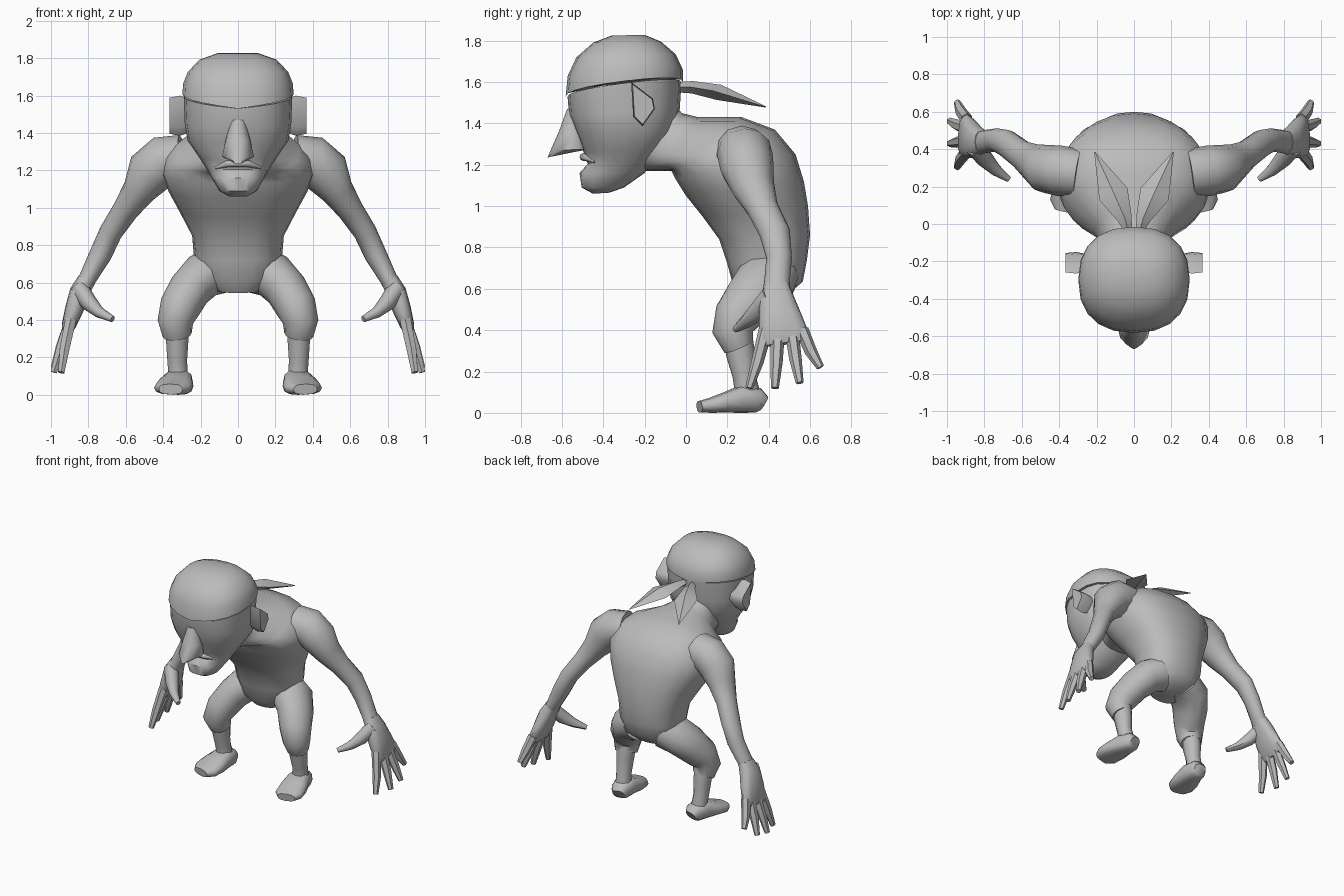
import bpy, bmesh, math
from mathutils import Vector

grey = bpy.data.materials.new("plain grey")
grey.diffuse_color = (0.5, 0.5, 0.5, 1)


def finish(name, rings, mirror=False):
    """Skin a list of vertex rings, cap both ends, optionally make the mirrored twin."""
    for side in ((1, -1) if mirror else (1,)):
        bm = bmesh.new()
        vs = [[bm.verts.new((p.x * side, p.y, max(p.z, 0))) for p in r] for r in rings]
        n = len(vs[0])
        for a, b in zip(vs, vs[1:]):
            for i in range(n):
                j = (i + 1) % n
                bm.faces.new((a[i], a[j], b[j], b[i]))
        bm.faces.new(vs[0])
        bm.faces.new(vs[-1])
        bmesh.ops.recalc_face_normals(bm, faces=bm.faces)
        label = name if not mirror else ("left_" if side > 0 else "right_") + name
        me = bpy.data.meshes.new(label)
        bm.to_mesh(me)
        bm.free()
        me.materials.append(grey)
        ob = bpy.data.objects.new(label, me)
        bpy.context.collection.objects.link(ob)
        bpy.ops.object.select_all(action='DESELECT')
        ob.select_set(True)
        bpy.context.view_layer.objects.active = ob
        bpy.ops.object.shade_smooth_by_angle(angle=math.radians(48))


def sq(v, e):
    return math.copysign(abs(v) ** e, v)


def ring(c, u, v, n, e):
    angles = [2 * math.pi * i / n for i in range(n)]
    return [c + u * sq(math.cos(t), e) + v * sq(math.sin(t), e) for t in angles]


def profile(name, sections, n=20, e=0.85):
    """Symmetric body: each section is front y,z, back y,z, half width, side lift."""
    rings = []
    for yf, zf, yb, zb, w, *lift in sections:
        f, b = Vector((0, yf, zf)), Vector((0, yb, zb))
        r = ring((f + b) / 2, (b - f) / 2, Vector((w, 0, 0)), n, e)
        if lift:
            for p in r:
                p.z += lift[0] * abs(p.x / w)
        rings.append(r)
    finish(name, rings)


def tube(name, pts, n=10, ref=(0, 1, 0), e=1.0, mirror=True):
    """Limb along a path: x, y, z, radius along ref, optional other radius."""
    cs = [Vector(p[:3]) for p in pts]
    rings = []
    for i, p in enumerate(pts):
        t = (cs[min(i + 1, len(cs) - 1)] - cs[max(i - 1, 0)]).normalized()
        u = Vector(ref)
        u = (u - t * u.dot(t)).normalized()
        rings.append(ring(cs[i], u * p[3], t.cross(u) * p[-1], n, e))
    finish(name, rings, mirror)


# hunched torso running up into the neck
profile("torso", [
    (.28, .545, .49, .57, .12), (.23, .61, .565, .635, .20), (.20, .72, .585, .74, .235),
    (.16, .84, .60, .86, .245), (.08, .95, .59, 1.0, .31), (.0, 1.05, .57, 1.12, .37),
    (-.05, 1.13, .53, 1.25, .41), (-.07, 1.17, .43, 1.37, .39), (-.09, 1.17, .27, 1.43, .33),
    (-.12, 1.17, .06, 1.43, .21), (-.2, 1.17, -.02, 1.45, .17), (-.3, 1.2, -.08, 1.52, .15)])

# head below the headscarf
profile("head", [
    (-.45, 1.06, -.37, 1.065, .05), (-.505, 1.09, -.30, 1.09, .10), (-.515, 1.16, -.2, 1.16, .14),
    (-.475, 1.205, -.17, 1.2, .165), (-.495, 1.26, -.1, 1.27, .205), (-.53, 1.35, -.05, 1.37, .27),
    (-.565, 1.44, -.03, 1.47, .285), (-.573, 1.53, -.022, 1.6, .29, .03)])

# headscarf dome
profile("headscarf", [
    (-.582, 1.53, -.015, 1.6, .298, .04), (-.572, 1.63, -.015, 1.66, .293, .02),
    (-.53, 1.72, -.05, 1.735, .268), (-.45, 1.79, -.12, 1.795, .205), (-.36, 1.825, -.2, 1.828, .11)])

# headscarf tails
tube("headscarf_tail", [
    (.03, -.04, 1.575, .02, .025), (.05, .03, 1.575, .04, .03),
    (.11, .16, 1.55, .082, .038), (.21, .385, 1.48, .003)], n=4, ref=(1, 0, 0))

# nose and lip
profile("nose", [
    (-.575, 1.47, -.5, 1.46, .04), (-.615, 1.36, -.48, 1.33, .07),
    (-.655, 1.27, -.47, 1.275, .085), (-.67, 1.235, -.55, 1.26, .03)], n=12, e=1)
tube("upper_lip", [
    (-.12, -.44, 1.215, .008), (-.06, -.485, 1.235, .018), (0, -.495, 1.238, .02),
    (.06, -.485, 1.235, .018), (.12, -.44, 1.215, .008)], n=8, mirror=False)

# ears: an angular plate flaring outward
ear = [(-.265, 1.6), (-.16, 1.52), (-.15, 1.47), (-.21, 1.385), (-.255, 1.43)]
finish("ear", [[Vector((x, -.2 + (y + .2) * s, 1.49 + (z - 1.49) * s)) for y, z in ear]
               for x, s in ((.25, .8), (.31, 1), (.365, .9))], True)

# arms
tube("arm", [
    (.30, .27, 1.26, .13), (.40, .285, 1.25, .135), (.47, .295, 1.19, .13), (.53, .325, 1.09, .105, .09),
    (.60, .37, .99, .078, .07), (.68, .43, .87, .075, .062), (.735, .45, .75, .062, .06),
    (.80, .44, .63, .062, .048), (.835, .435, .56, .07, .045)], n=12)

# hands with thumb and four fingers
tube("palm", [
    (.81, .44, .62, .06, .045), (.845, .44, .55, .085, .055), (.875, .455, .46, .105, .05),
    (.905, .475, .37, .12, .038), (.915, .48, .335, .11, .02)], n=12, e=.8)
tube("thumb", [
    (.85, .41, .57, .05), (.795, .345, .49, .048, .045), (.74, .29, .44, .034, .03),
    (.67, .24, .405, .017)], n=8)
for i, (y, tx, ty, tz) in enumerate([(.385, .945, .305, .12), (.445, .985, .43, .12),
                                     (.51, .985, .55, .145), (.56, .945, .65, .22)]):
    tube("finger_%d" % (i + 1), [
        (.895, y, .40, .034), ((.91 + tx) / 2, (y + ty) / 2, (.37 + tz) / 2, .03),
        (tx, ty, tz, .019)], n=6)

# trouser legs with a cuff, bare shins and feet
tube("thigh", [
    (.10, .42, .67, .13), (.19, .385, .635, .15, .125), (.26, .32, .56, .135, .115),
    (.31, .25, .47, .115, .11), (.335, .225, .39, .098, .095), (.325, .255, .32, .075, .078)], n=12)
tube("shin", [
    (.325, .25, .38, .07), (.325, .265, .28, .07, .062), (.325, .28, .18, .055, .055),
    (.32, .295, .11, .06, .055), (.32, .295, .05, .06)], n=10)
tube("foot", [
    (.305, .375, .045, .045, .04), (.31, .35, .06, .065, .06), (.32, .27, .068, .08, .068),
    (.335, .19, .05, .098, .05), (.35, .11, .035, .1, .035), (.36, .065, .03, .065, .028)],
    n=12, ref=(1, 0, 0), e=.75)
